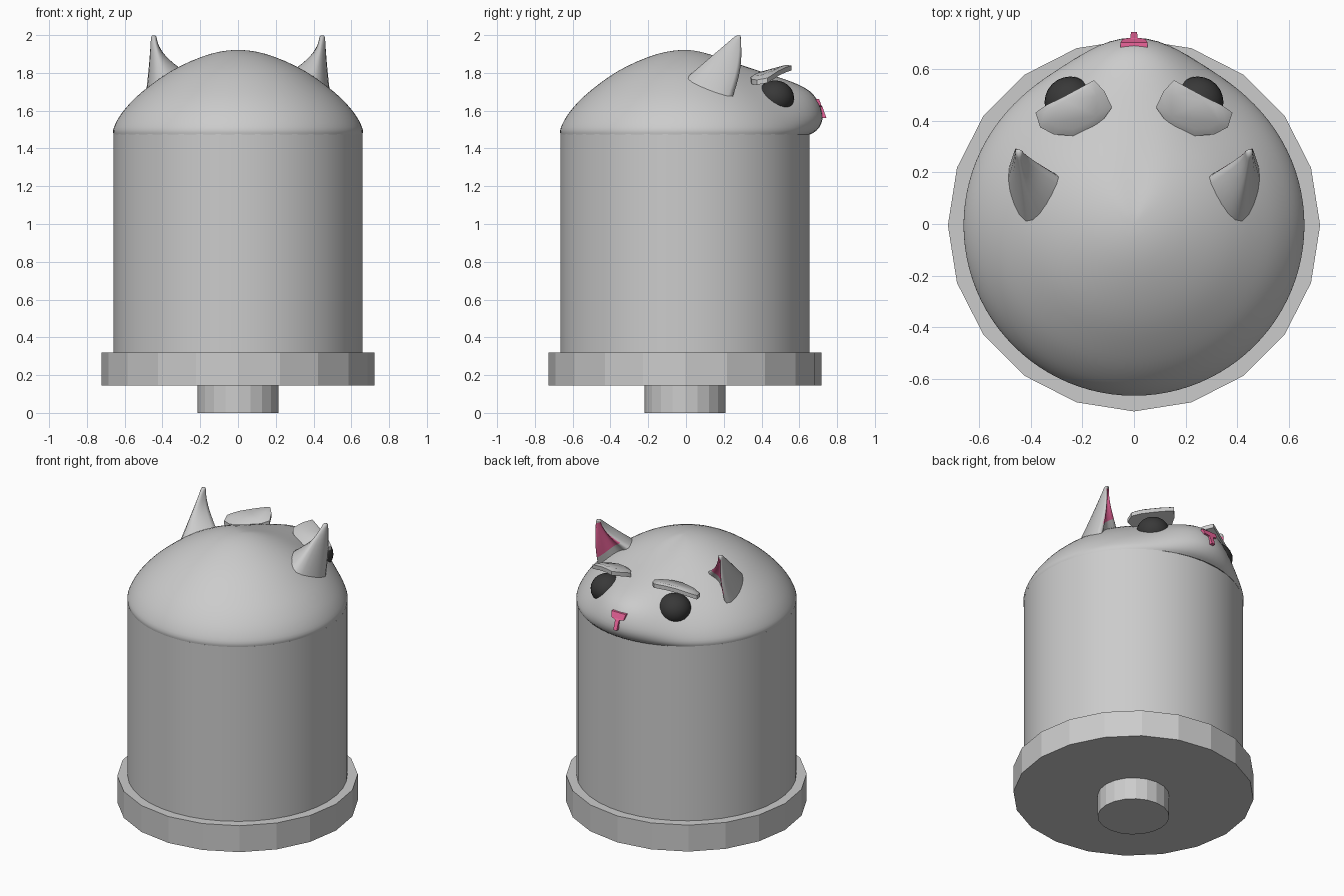
import bpy, bmesh, math
from mathutils import Vector

if "Cube" in bpy.data.objects:
    bpy.data.objects.remove(bpy.data.objects["Cube"])

CY = -0.005  # centre of the round parts


def material(name, rgb):
    m = bpy.data.materials.new(name)
    m.diffuse_color = (*rgb, 1)
    m.use_nodes = True
    m.node_tree.nodes["Principled BSDF"].inputs["Base Color"].default_value = m.diffuse_color
    return m


pink = material("pink", (0.85, 0.13, 0.33))
dark = material("dark", (0.04, 0.04, 0.04))
grey = material("grey", (0.8, 0.8, 0.8))


def make(name, verts, faces, mats=(), smooth=True):
    me = bpy.data.meshes.new(name)
    me.from_pydata([tuple(v) for v in verts], [], faces)
    bm = bmesh.new()
    bm.from_mesh(me)
    bmesh.ops.recalc_face_normals(bm, faces=bm.faces)
    bm.to_mesh(me)
    bm.free()
    for m in mats:
        me.materials.append(m)
    for p in me.polygons:
        p.use_smooth = smooth
    ob = bpy.data.objects.new(name, me)
    bpy.context.collection.objects.link(ob)
    return ob


def subdivide(ob, levels):
    ob.modifiers.new("subdivision", 'SUBSURF').levels = levels
    ob.modifiers["subdivision"].render_levels = levels


def cylinder(name, r, z0, z1, sides, smooth=False):
    bpy.ops.mesh.primitive_cylinder_add(vertices=sides, radius=r, depth=z1 - z0,
                                        location=(0, CY, (z0 + z1) / 2))
    bpy.context.object.name = name
    if smooth:
        bpy.ops.object.shade_smooth_by_angle(angle=math.radians(30))


# Stem, base disc and body
cylinder("stem", 0.215, 0, 0.15, 20)
cylinder("base_disc", 0.722, 0.145, 0.32, 20)
cylinder("body", 0.66, 0.31, 1.476, 40, True)

# Head: dome profile blended into a muzzle profile towards +y
dome = [(.661, 1.475), (.666, 1.495), (.652, 1.53), (.63, 1.57), (.60, 1.61), (.56, 1.655),
        (.51, 1.70), (.44, 1.755), (.36, 1.81), (.25, 1.865), (.14, 1.905), (.06, 1.919)]
muzzle = [(.665, 1.475), (.70, 1.49), (.732, 1.535), (.736, 1.58), (.718, 1.64), (.688, 1.688),
          (.645, 1.722), (.57, 1.755), (.45, 1.792), (.30, 1.84), (.15, 1.892), (.06, 1.917)]
N, R = 48, len(dome)
verts, faces = [], []
for (r0, z0), (r1, z1) in zip(dome, muzzle):
    for i in range(N):
        a = 2 * math.pi * i / N - math.pi
        w = math.exp(-(a / 0.4) ** 2)
        r, z = r0 + (r1 - r0) * w, z0 + (z1 - z0) * w
        verts.append((r * math.sin(a), CY + r * math.cos(a), z))
verts.append((0, CY, 1.922))
for k in range(R - 1):
    for i in range(N):
        j = (i + 1) % N
        faces.append((k * N + i, k * N + j, k * N + N + j, k * N + N + i))
faces += [((R - 1) * N + i, (R - 1) * N + (i + 1) % N, R * N) for i in range(N)]
subdivide(make("head", verts, faces), 1)


def ear(s, name):
    # Closed section: hollow front row, then rounded back
    base = [(.27, .19, 1.81), (.315, .19, 1.79), (.37, .17, 1.76), (.43, .22, 1.70), (.475, .27, 1.66),
            (.495, .18, 1.69), (.47, .07, 1.72), (.42, -.02, 1.76), (.36, .03, 1.80), (.31, .11, 1.815)]
    tip = Vector((.447, .28, 2.0))
    ts = [0, .2, .4, .6, .8, .93, 1]
    n = len(base)
    verts, faces = [], []
    for t in ts:
        for i, b in enumerate(base):
            end = tip + Vector((.014 * math.cos(math.pi + 2 * math.pi * i / n),
                                .014 * math.sin(math.pi - 2 * math.pi * i / n), 0))
            p = Vector(b).lerp(end, t)
            # flare at the inner side, keep the outer side upright
            p.x += .045 * math.sin(math.pi * t) * max(0, (.42 - b[0]) / .15) - .012 * t * (1 - t)
            if i in (0, 4):
                p.y += .07 * math.sin(math.pi * t) * .5
            verts.append((s * p.x, p.y, p.z))
    for k in range(len(ts) - 1):
        for i in range(n):
            j = (i + 1) % n
            faces.append((k * n + i, k * n + j, k * n + n + j, k * n + n + i))
    faces.append(tuple(range((len(ts) - 1) * n, len(ts) * n)))
    ob = make(name, verts, faces, (grey, pink))
    for k in range(1, len(ts) - 2):
        for i in range(4):
            ob.data.polygons[k * n + i].material_index = 1
    subdivide(ob, 1)


def brow(s, name):
    # Tilted visor plate above the eye
    outline = [(.155, .558), (.115, .515), (.085, .453), (.115, .41), (.16, .375), (.235, .342),
               (.31, .347), (.364, .375), (.382, .432), (.337, .463), (.28, .49), (.215, .525)]
    n = len(outline)
    verts = []
    for inset, dz in ((0, -.018), (0, .008), (.25, .02)):
        for x, y in outline:
            x, y = x + (.235 - x) * inset, y + (.445 - y) * inset
            arch = .02 * (1 - ((x - .235) / .15) ** 2)
            verts.append((s * x, y, 1.683 - .095 * x + .273 * y + dz + arch * .7))
    faces = [(k * n + i, k * n + (i + 1) % n, k * n + n + (i + 1) % n, k * n + n + i)
             for k in range(2) for i in range(n)]
    faces += [tuple(range(n)), tuple(range(2 * n, 3 * n))]
    ob = make(name, verts, faces)
    bpy.context.view_layer.objects.active = ob
    bpy.ops.object.select_all(action='DESELECT')
    ob.select_set(True)
    bpy.ops.object.shade_smooth_by_angle(angle=math.radians(45))


for s, side in ((-1, "left"), (1, "right")):
    ear(s, side + "_ear")
    brow(s, side + "_brow")
    # Eye
    bpy.ops.mesh.primitive_uv_sphere_add(segments=24, ring_count=14, radius=1,
                                         location=(s * .247, .472, 1.668))
    eye = bpy.context.object
    eye.name = side + "_eye"
    eye.scale = (.1, .1, .092)
    eye.data.materials.append(dark)
    bpy.ops.object.shade_smooth()

# Nose: thin T-shaped plate on the muzzle
half = [(.012, 1.56), (.014, 1.62), (.045, 1.628), (.052, 1.662)]
shape = half + [(-x, z) for x, z in reversed(half)]
n = len(shape)
verts = [(x, .704 + (1.655 - z) * .36 + d - 1.2 * x * x, z) for d in (-.02, .006) for x, z in shape]
faces = [(i, (i + 1) % n, n + (i + 1) % n, n + i) for i in range(n)]
for o in (0, n):
    faces += [(o + i, o + i + 1, o + n - 2 - i, o + n - 1 - i) for i in range(3)]
make("nose", verts, faces, (pink,), smooth=False)
